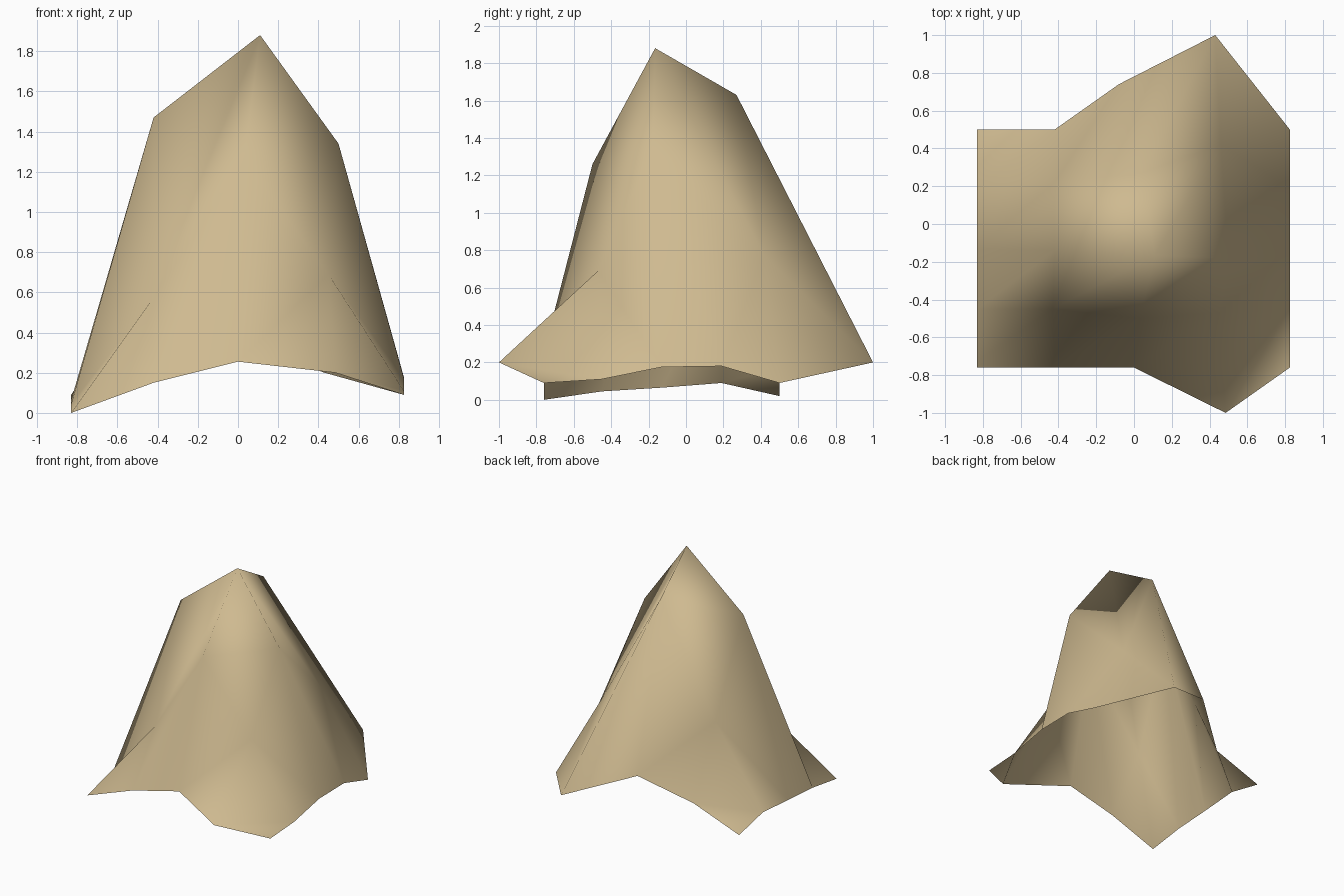
import bpy, bmesh

if "Cube" in bpy.data.objects:
    bpy.data.objects.remove(bpy.data.objects["Cube"])

# Draped cloth: a 5 x 5 control grid, rows run front to back, points left to right
rows = [
    # front hem
    [(-.83, -.76, .0), (-.42, -.76, .15), (.0, -.76, .255), (.485, -1.0, .2), (.825, -.76, .09)],
    # front slope
    [(-.83, -.45, .045), (-.43, -.45, .56), (.03, -.5, 1.26), (.45, -.47, .69), (.825, -.45, .11)],
    # ridge with the peak
    [(-.83, -.13, .065), (-.42, -.14, 1.47), (.11, -.165, 1.88), (.5, -.18, 1.34), (.825, -.13, .175)],
    # back slope
    [(-.83, .19, .09), (-.42, .22, .73), (.04, .27, 1.63), (.46, .42, .77), (.825, .19, .18)],
    # back hem
    [(-.83, .5, .02), (-.42, .5, .17), (-.08, .74, .395), (.43, 1.0, .2), (.825, .5, .09)],
]

bm = bmesh.new()
grid = [[bm.verts.new(p) for p in row] for row in rows]

# Two triangles per cell, all split along the same diagonal
for j in range(4):
    for i in range(4):
        a, b = grid[j][i], grid[j][i + 1]
        c, d = grid[j + 1][i + 1], grid[j + 1][i]
        for tri in ((a, b, c), (a, c, d)):
            bm.faces.new(tri).smooth = True

mesh = bpy.data.meshes.new("draped_cloth")
bm.to_mesh(mesh)
bm.free()

# One plain sand colour
mat = bpy.data.materials.new("sand_canvas")
mat.diffuse_color = (.62, .49, .28, 1)
mat.use_nodes = True
mat.node_tree.nodes["Principled BSDF"].inputs["Base Color"].default_value = mat.diffuse_color
mesh.materials.append(mat)

cloth = bpy.data.objects.new("draped_cloth", mesh)
bpy.context.collection.objects.link(cloth)
